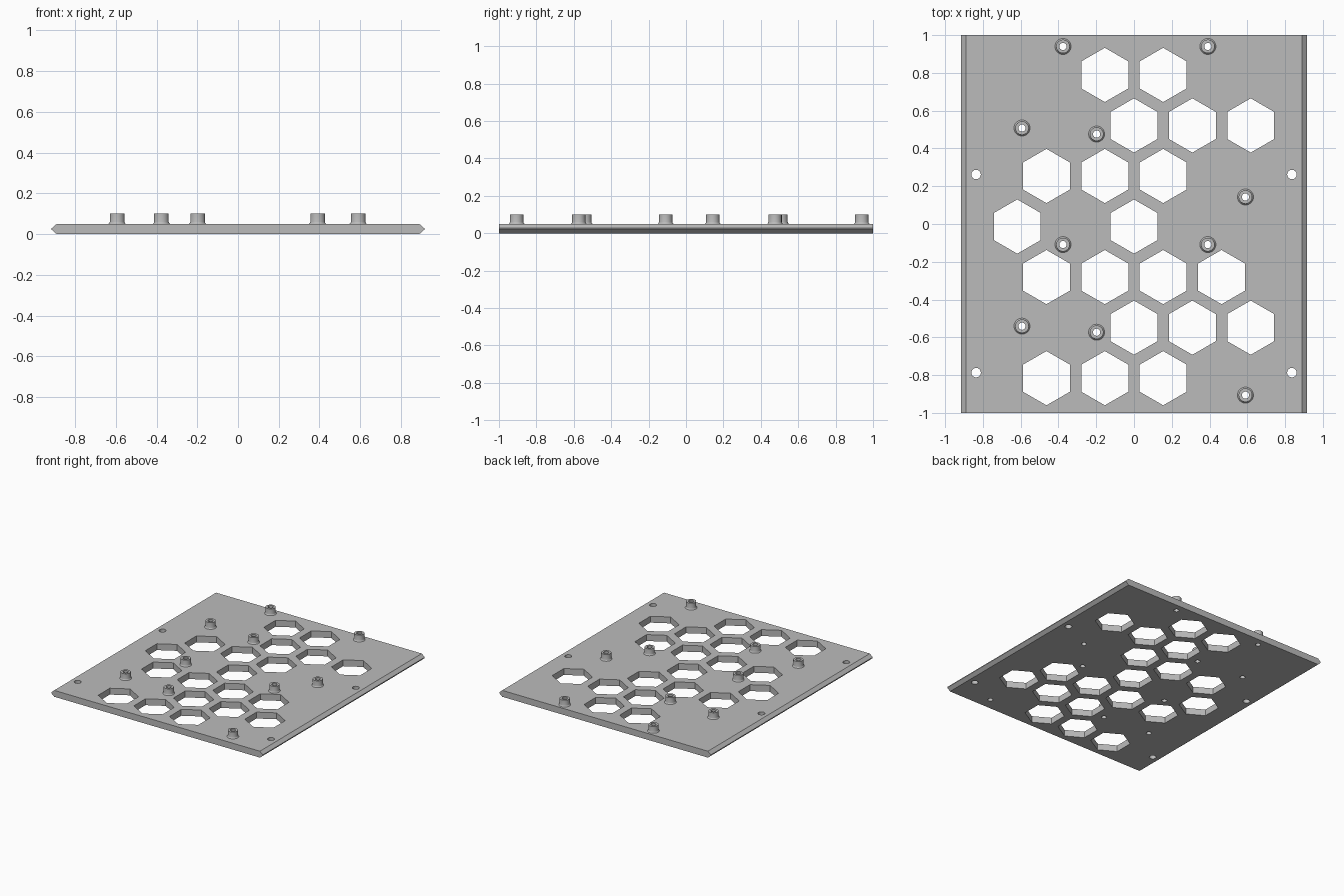
import bpy, bmesh, math

old = bpy.data.objects.get("Cube")
if old:
    bpy.data.objects.remove(old, do_unlink=True)

THICK = 0.05
grey = bpy.data.materials.new("light grey plastic")
grey.use_nodes = True
grey.diffuse_color = (0.5, 0.5, 0.5, 1)
grey.node_tree.nodes["Principled BSDF"].inputs["Base Color"].default_value = (0.5, 0.5, 0.5, 1)


def make_object(name, bm):
    bmesh.ops.recalc_face_normals(bm, faces=bm.faces)
    mesh = bpy.data.meshes.new(name)
    bm.to_mesh(mesh)
    bm.free()
    mesh.materials.append(grey)
    obj = bpy.data.objects.new(name, mesh)
    bpy.context.collection.objects.link(obj)
    return obj


def activate(obj):
    bpy.ops.object.select_all(action="DESELECT")
    obj.select_set(True)
    bpy.context.view_layer.objects.active = obj


def add_prism(bm, x, y, radius, sides):
    """Upright prism passing through the plate, first corner towards +y."""
    ring = [bm.verts.new((x + radius * math.sin(math.tau * i / sides),
                          y + radius * math.cos(math.tau * i / sides), -0.1))
            for i in range(sides)]
    face = bm.faces.new(ring)
    top = bmesh.ops.extrude_face_region(bm, geom=[face])["geom"]
    bmesh.ops.translate(bm, vec=(0, 0, 0.3),
                        verts=[v for v in top if isinstance(v, bmesh.types.BMVert)])


# Standoff positions: one group of five, repeated towards the front
group = [(-0.376, 0.94), (0.391, 0.94), (-0.593, 0.508), (-0.198, 0.476), (0.59, 0.143)]
standoffs = [(x, y - shift) for shift in (0, 1.049) for x, y in group]

# Base plate with chamfered long edges
half = [(0.89, 0), (0.915, 0.022), (0.915, 0.028), (0.89, THICK)]
section = half + [(-x, z) for x, z in reversed(half)]
bm = bmesh.new()
face = bm.faces.new([bm.verts.new((x, -1, z)) for x, z in section])
back = bmesh.ops.extrude_face_region(bm, geom=[face])["geom"]
bmesh.ops.translate(bm, vec=(0, 2, 0),
                    verts=[v for v in back if isinstance(v, bmesh.types.BMVert)])
plate = make_object("base_plate", bm)

# Cutter: honeycomb openings, corner mounting holes and standoff bores
PITCH = 0.309
rows = {3: (-0.5, 0.5), 2: (0, 1, 2), 1: (-1.5, -0.5, 0.5), 0: (-2, 0),
        -1: (-1.5, -0.5, 0.5, 1.5), -2: (0, 1, 2), -3: (-1.5, -0.5, 0.5)}
bm = bmesh.new()
for row, columns in rows.items():
    for column in columns:
        add_prism(bm, column * PITCH, row * PITCH * math.sqrt(0.75) - 0.0135, 0.1435, 6)
for x in (-0.836, 0.836):
    for y in (0.262, -0.787):
        add_prism(bm, x, y, 0.025, 32)
for x, y in standoffs:
    add_prism(bm, x, y, 0.019, 32)
cutter = make_object("hole_cutter", bm)
cutter.hide_render = True

cut = plate.modifiers.new("holes", "BOOLEAN")
cut.operation = "DIFFERENCE"
cut.solver = "EXACT"
cut.object = cutter
activate(plate)
bpy.ops.object.modifier_apply(modifier=cut.name)
bpy.data.objects.remove(cutter, do_unlink=True)
bpy.ops.object.shade_smooth_by_angle(angle=math.radians(30))

# Hollow standoffs with a small fillet at the foot
profile = [(0.019, THICK), (0.019, 0.1), (0.036, 0.1), (0.036, 0.06),
           (0.0375, 0.0545), (0.0425, THICK)]
for number, (x, y) in enumerate(standoffs, 1):
    bm = bmesh.new()
    verts = [bm.verts.new((r, 0, z)) for r, z in profile]
    edges = [bm.edges.new(pair) for pair in zip(verts, verts[1:])]
    bmesh.ops.spin(bm, geom=verts + edges, cent=(0, 0, 0), axis=(0, 0, 1),
                   angle=math.tau, steps=32, use_merge=True)
    bmesh.ops.remove_doubles(bm, verts=bm.verts, dist=0.0001)
    post = make_object(f"standoff_{number}", bm)
    post.location = (x, y, 0)
    activate(post)
    bpy.ops.object.shade_smooth_by_angle(angle=math.radians(40))
